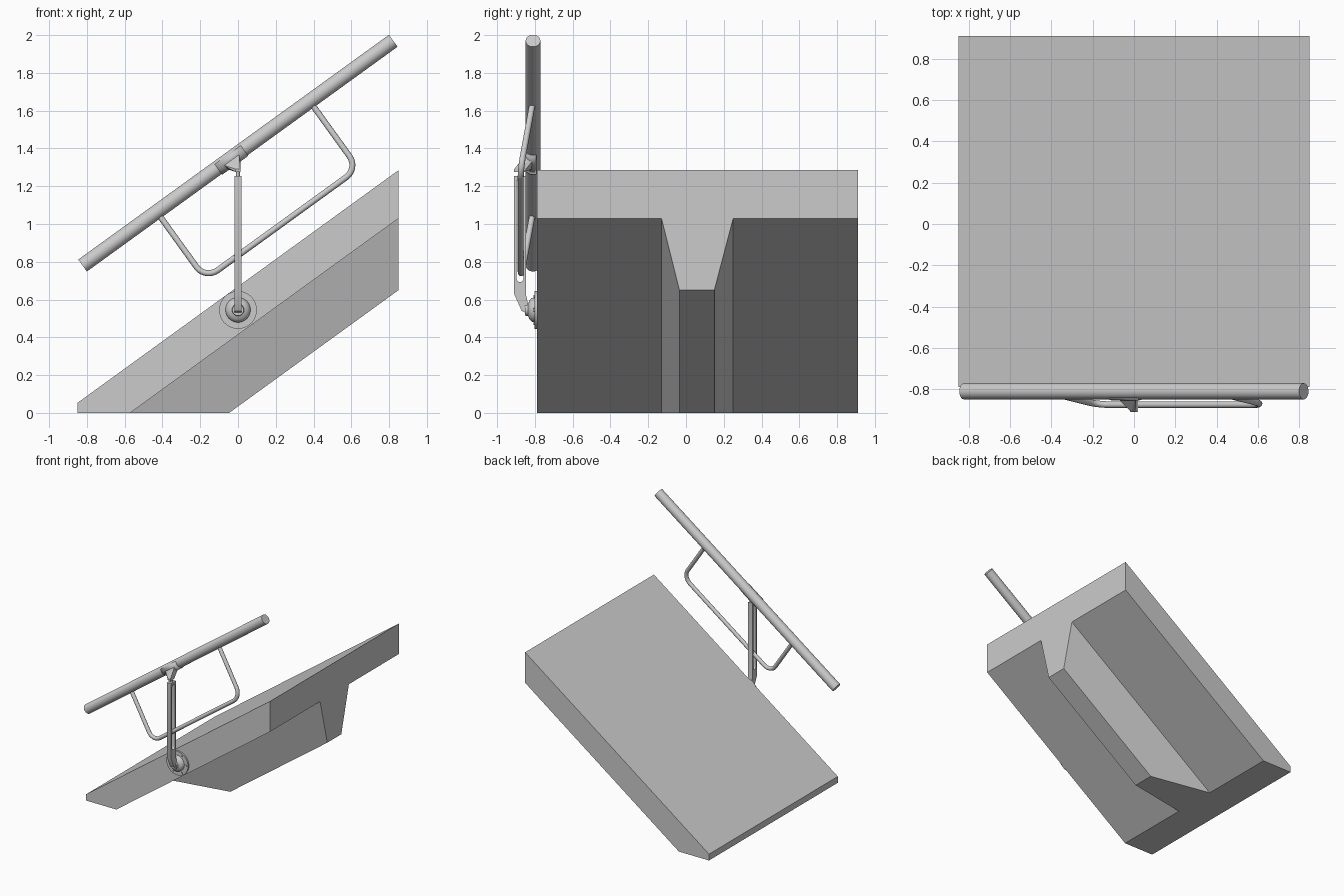
import bpy, bmesh, math
from mathutils import Vector, Matrix

if "Cube" in bpy.data.objects:
    bpy.data.objects.remove(bpy.data.objects["Cube"])

TILT = math.atan2(1.19, 1.645)
ALONG = Vector((math.cos(TILT), 0, math.sin(TILT)))
DOWN = Vector((math.sin(TILT), 0, -math.cos(TILT)))
RAIL_Y, RAIL_R = -0.81, 0.039


def finish(name, bm, smooth=True):
    bmesh.ops.recalc_face_normals(bm, faces=bm.faces)
    me = bpy.data.meshes.new(name)
    bm.to_mesh(me)
    bm.free()
    ob = bpy.data.objects.new(name, me)
    bpy.context.collection.objects.link(ob)
    if smooth:
        shade(ob)
    return ob


def select(ob):
    bpy.ops.object.select_all(action='DESELECT')
    bpy.context.view_layer.objects.active = ob
    ob.select_set(True)


def shade(ob):
    select(ob)
    bpy.ops.object.shade_smooth_by_angle(angle=math.radians(35))


def cylinder(name, a, b, r, seg=32):
    a, b = Vector(a), Vector(b)
    bm = bmesh.new()
    rot = (b - a).to_track_quat('Z', 'Y').to_matrix().to_4x4()
    bmesh.ops.create_cone(bm, cap_ends=True, segments=seg, radius1=r, radius2=r,
                          depth=(b - a).length, matrix=Matrix.Translation((a + b) / 2) @ rot)
    return finish(name, bm)


def curve_object(name, dims, loops, closed, **settings):
    cu = bpy.data.curves.new(name, 'CURVE')
    cu.dimensions = dims
    for key, value in settings.items():
        setattr(cu, key, value)
    for pts in loops:
        sp = cu.splines.new('POLY')
        sp.points.add(len(pts) - 1)
        for p, co in zip(sp.points, pts):
            p.co = (*co, 1)
        sp.use_cyclic_u = closed
    ob = bpy.data.objects.new(name, cu)
    bpy.context.collection.objects.link(ob)
    return ob


def to_mesh(ob):
    select(ob)
    bpy.ops.object.convert(target='MESH')
    shade(bpy.context.view_layer.objects.active)


# Sloped slab with its tapered stringer: one section swept down the slope, cut at the floor
section = [(-0.79, 1.285), (0.91, 1.285), (0.91, 1.03), (0.25, 1.03),
           (0.15, 0.65), (-0.035, 0.65), (-0.13, 1.03), (-0.79, 1.03)]
bm = bmesh.new()
face = bm.faces.new([bm.verts.new((0.85, y, z)) for y, z in section])
ext = bmesh.ops.extrude_face_region(bm, geom=[face], use_keep_orig=True)
bmesh.ops.translate(bm, vec=(-1.7, 0, -1.232),
                    verts=[g for g in ext['geom'] if isinstance(g, bmesh.types.BMVert)])
cut = bmesh.ops.bisect_plane(bm, geom=bm.verts[:] + bm.edges[:] + bm.faces[:],
                             plane_co=(0, 0, 0), plane_no=(0, 0, -1), clear_outer=True)
bmesh.ops.contextual_create(
    bm, geom=[g for g in cut['geom_cut'] if isinstance(g, bmesh.types.BMEdge)])
finish("sloped_slab", bm, smooth=False)

# Round rail parallel to the slope
cylinder("hand_rail", (-0.823, RAIL_Y, 0.78), (0.822, RAIL_Y, 1.97), RAIL_R)

# Bent rod below the rail, with rounded corners
path = [Vector(p) for p in ((-0.43, -0.81, 1.064), (-0.173, -0.875, 0.708),
                            (0.637, -0.875, 1.294), (0.38, -0.81, 1.65))]
pts = [path[0]]
for i in (1, 2):
    p = path[i]
    u, v = (path[i - 1] - p).normalized(), (path[i + 1] - p).normalized()
    radius = 0.08
    centre = p + (u + v) * radius
    for k in range(9):
        t = k / 8 * math.pi / 2
        pts.append(centre - v * radius * math.cos(t) - u * radius * math.sin(t))
pts.append(path[3])
to_mesh(curve_object("bent_rod", '3D', [pts], False, bevel_depth=0.016,
                     bevel_resolution=4, use_fill_caps=True))

# Slotted flat post with its foot turned in to the wall flange
outline = [(-0.91, 1.255), (-0.91, 0.63), (-0.87, 0.54), (-0.84, 0.525),
           (-0.835, 0.57), (-0.848, 0.63), (-0.848, 1.255)]
slot = []
for cz, start in ((1.22, 0), (0.71, math.pi)):
    for k in range(9):
        t = start + k / 8 * math.pi
        slot.append((-0.879 + 0.018 * math.cos(t), cz + 0.018 * math.sin(t)))
post = curve_object("slotted_post", '2D', [[(*p, 0) for p in loop] for loop in (outline, slot)],
                    True, fill_mode='BOTH', extrude=0.019)
post.rotation_euler = (math.pi / 2, 0, math.pi / 2)
to_mesh(post)
cylinder("post_pin", (0, -0.879, 1.25), (0, -0.879, 1.30), 0.01, 16)

# Wedge bracket from the pin to the saddle
bm = bmesh.new()
for co in [(-0.012, -0.91, 1.275), (0.012, -0.91, 1.275), (-0.012, -0.86, 1.275),
           (0.012, -0.86, 1.275), (-0.012, -0.91, 1.29), (0.012, -0.91, 1.29),
           (-0.085, -0.84, 1.315), (0.005, -0.84, 1.38),
           (-0.07, -0.80, 1.295), (0.012, -0.80, 1.35)]:
    bm.verts.new(co)
bmesh.ops.convex_hull(bm, input=bm.verts[:])
finish("wedge_bracket", bm, smooth=False)

# Curved saddle hugging the lower front of the rail
bm = bmesh.new()
mid = Vector((-0.04, RAIL_Y, 1.346))
rows = []
for k in range(11):
    t = math.radians(-35 + 15 * k)
    off = Vector((0, -math.cos(t), 0)) + DOWN * math.sin(t)
    rows.append([bm.verts.new(mid + off * 0.041 + ALONG * s) for s in (-0.085, 0.085)])
for a, b in zip(rows, rows[1:]):
    bm.faces.new((a[0], a[1], b[1], b[0]))
saddle = finish("rail_saddle", bm)
mod = saddle.modifiers.new("thickness", 'SOLIDIFY')
mod.thickness = 0.005
mod.offset = 0

# Wall flange: stepped domed disc turned about the y axis
profile = [(0, -0.785), (0.1, -0.785), (0.1, -0.803), (0.066, -0.803), (0.062, -0.817),
           (0.05, -0.829), (0.032, -0.836), (0.03, -0.852), (0, -0.852)]
bm = bmesh.new()
vs = [bm.verts.new((r, y, 0.545)) for r, y in profile]
es = [bm.edges.new(e) for e in zip(vs, vs[1:])]
bmesh.ops.spin(bm, geom=vs + es, cent=(0, 0, 0.545), axis=(0, 1, 0),
               angle=2 * math.pi, steps=40)
bmesh.ops.remove_doubles(bm, verts=bm.verts, dist=0.0002)
finish("wall_flange", bm)

# Ring of flange screws
for i in range(6):
    a = i * math.pi / 3
    x, z = 0.082 * math.cos(a), 0.545 + 0.082 * math.sin(a)
    cylinder(f"flange_screw_{i + 1}", (x, -0.80, z), (x, -0.808, z), 0.009, 12)
